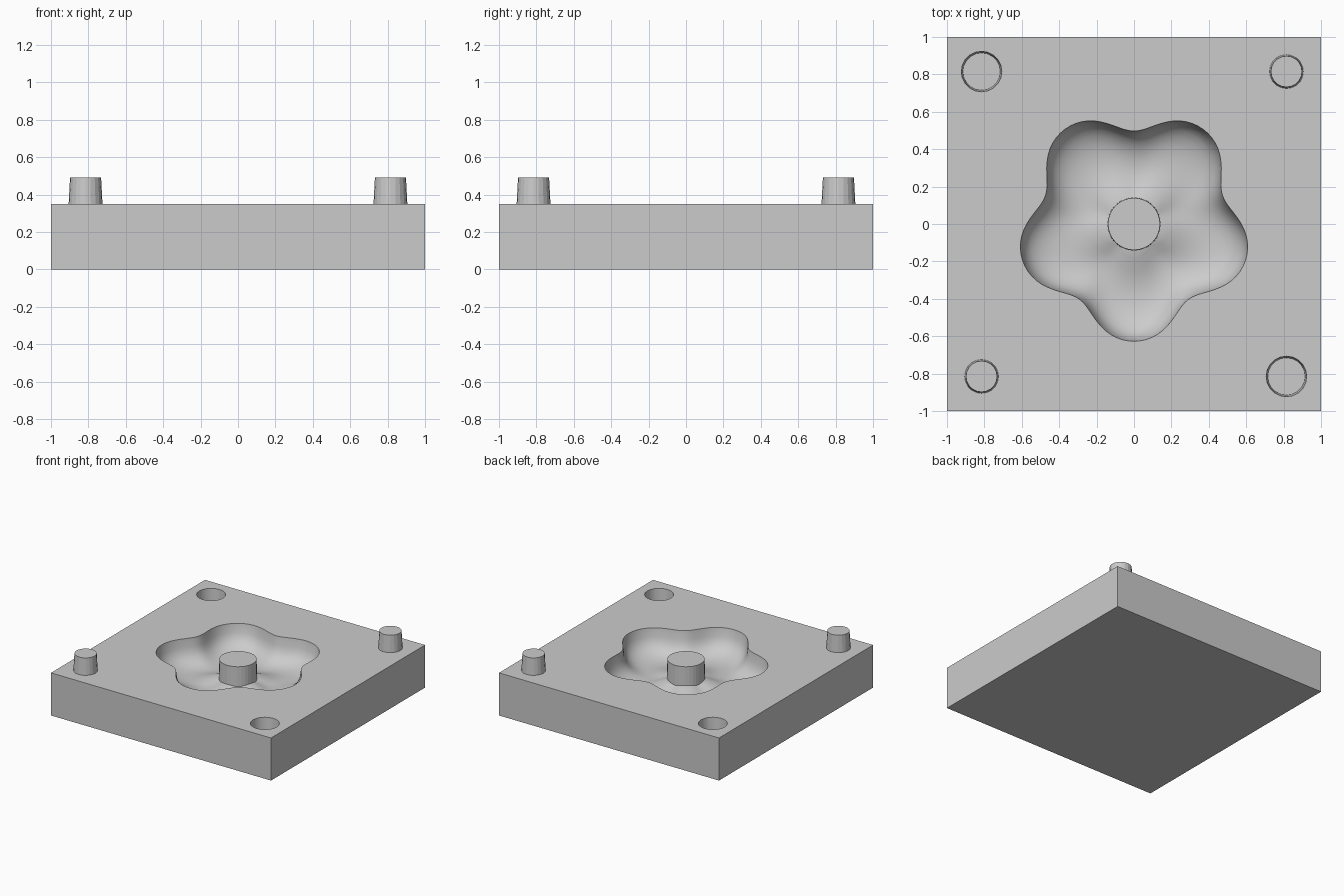
import bpy, bmesh, math
from math import cos, sin, pi

cube = bpy.data.objects.get("Cube")
if cube:
    bpy.data.objects.remove(cube, do_unlink=True)

TOP = 0.35      # height of the block
PEG = 0.815     # distance of pegs and sockets from the centre lines

grey = bpy.data.materials.new("plain grey")
grey.use_nodes = True
grey.diffuse_color = (0.6, 0.6, 0.6, 1)
grey.node_tree.nodes["Principled BSDF"].inputs["Base Color"].default_value = (0.6, 0.6, 0.6, 1)


def loft(name, rings):
    """Closed solid through a list of point rings, bottom to top."""
    bm = bmesh.new()
    loops = [[bm.verts.new(p) for p in ring] for ring in rings]
    n = len(loops[0])
    for a, b in zip(loops, loops[1:]):
        for i in range(n):
            j = (i + 1) % n
            bm.faces.new((a[i], a[j], b[j], b[i]))
    bm.faces.new(loops[0][::-1])
    bm.faces.new(loops[-1])
    bmesh.ops.recalc_face_normals(bm, faces=bm.faces)
    mesh = bpy.data.meshes.new(name)
    bm.to_mesh(mesh)
    bm.free()
    mesh.materials.append(grey)
    ob = bpy.data.objects.new(name, mesh)
    bpy.context.collection.objects.link(ob)
    return ob


def circle(x, y, z, r, n):
    return [(x + r * cos(2 * pi * i / n), y + r * sin(2 * pi * i / n), z) for i in range(n)]


def frustum(name, x, y, z0, z1, r0, r1, n=20):
    return loft(name, [circle(x, y, z0, r0, n), circle(x, y, z1, r1, n)])


def star_ring(t, z, n=120):
    """Rounded five-lobed outline, one lobe pointing to the front."""
    pts = []
    for i in range(n):
        a = 2 * pi * i / n
        w = 5 * (a + pi / 2)
        r = t * (0.568 + 0.065 * cos(w) - 0.006 * cos(2 * w))
        pts.append((r * cos(a), r * sin(a), z))
    return pts


# Block
block = loft("mould_block", [[(-1, -1, z), (1, -1, z), (1, 1, z), (-1, 1, z)] for z in (0, TOP)])

# Cavity: share of the outline radius and depth, centre to rim
profile = [(0.2, 0.15), (0.3, 0.165), (0.4, 0.185), (0.5, 0.198), (0.6, 0.202),
           (0.7, 0.196), (0.78, 0.184), (0.85, 0.165), (0.91, 0.14), (0.95, 0.11),
           (0.98, 0.07), (1, 0), (1, -0.05)]
cutters = [loft("cavity_cutter", [star_ring(t, TOP - d) for t, d in profile])]

# Sockets in two opposite corners
for s in (-1, 1):
    cutters.append(frustum("socket_cutter", s * PEG, -s * PEG, TOP - 0.15, TOP + 0.05, 0.1, 0.111))

for cutter in cutters:
    mod = block.modifiers.new("cut", "BOOLEAN")
    mod.operation = "DIFFERENCE"
    mod.solver = "EXACT"
    mod.object = cutter

# Bake the cuts and drop the cutters
deps = bpy.context.evaluated_depsgraph_get()
cut_mesh = bpy.data.meshes.new_from_object(block.evaluated_get(deps))
block.modifiers.clear()
block.data = cut_mesh
for cutter in cutters:
    bpy.data.objects.remove(cutter, do_unlink=True)

# Smooth cavity floor, sharp rims
bpy.ops.object.select_all(action="DESELECT")
block.select_set(True)
bpy.context.view_layer.objects.active = block
bpy.ops.object.shade_smooth_by_angle(angle=math.radians(30))

# Centre post, flush with the block top
frustum("centre_post", 0, 0, TOP - 0.18, TOP, 0.142, 0.139, 32)

# Locating pegs in the other two corners
for name, s in (("front_right_peg", -1), ("back_left_peg", 1)):
    frustum(name, s * PEG, s * PEG, TOP - 0.01, TOP + 0.14, 0.091, 0.083)
